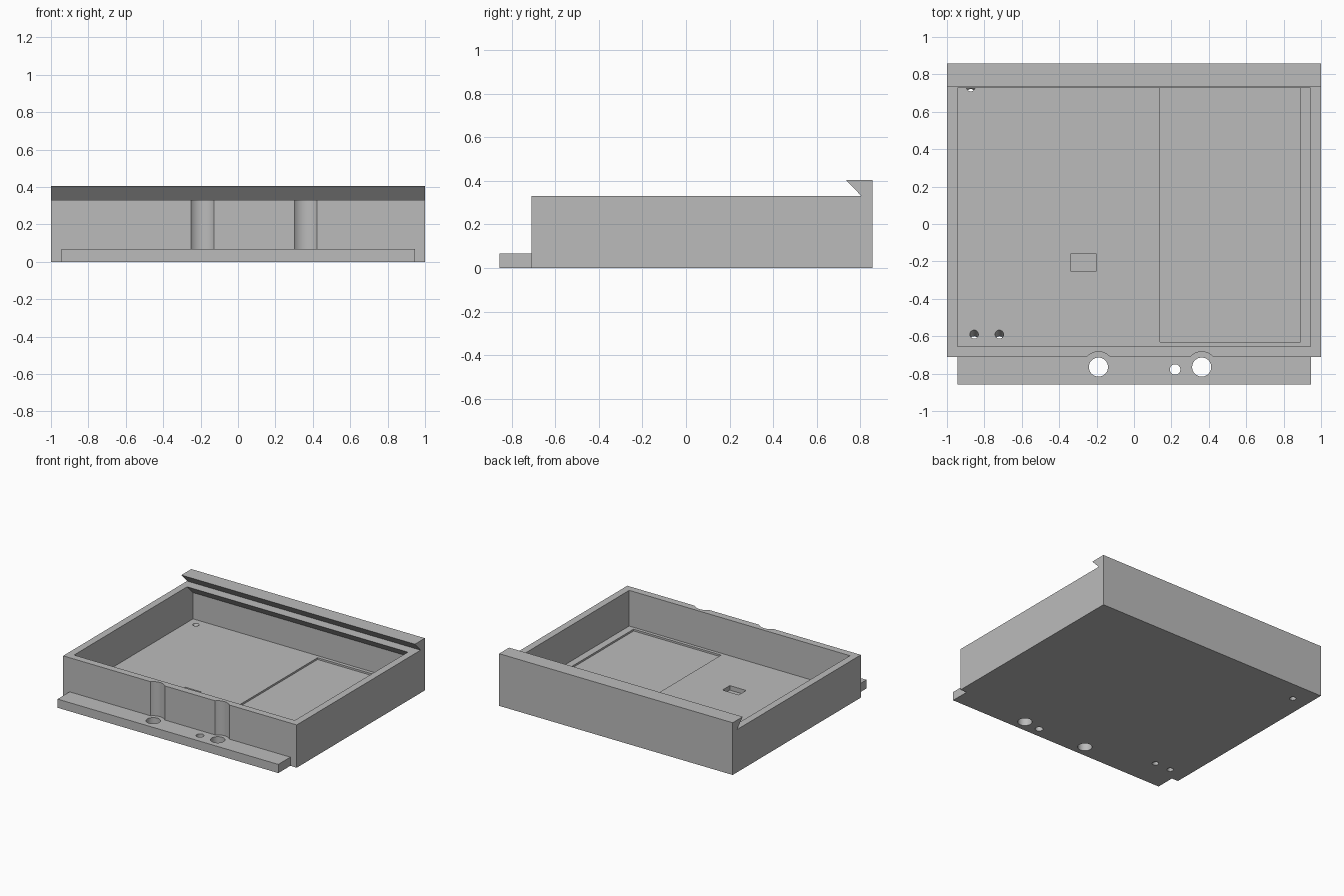
import bpy, bmesh, math
from mathutils import Vector

if "Cube" in bpy.data.objects:
    bpy.data.objects.remove(bpy.data.objects["Cube"])

grey = bpy.data.materials.new("light_grey")
grey.diffuse_color = (0.5, 0.5, 0.5, 1)
grey.use_nodes = True
grey.node_tree.nodes["Principled BSDF"].inputs["Base Color"].default_value = grey.diffuse_color


def make(name, bm):
    bmesh.ops.recalc_face_normals(bm, faces=bm.faces[:])
    me = bpy.data.meshes.new(name)
    bm.to_mesh(me)
    bm.free()
    me.materials.append(grey)
    ob = bpy.data.objects.new(name, me)
    bpy.context.collection.objects.link(ob)
    return ob


def extrude(name, points, direction):
    """Closed prism: planar polygon swept along a vector."""
    bm = bmesh.new()
    face = bm.faces.new([bm.verts.new(p) for p in points])
    new = bmesh.ops.extrude_face_region(bm, geom=[face], use_keep_orig=True)["geom"]
    moved = [g for g in new if isinstance(g, bmesh.types.BMVert)]
    bmesh.ops.translate(bm, verts=moved, vec=Vector(direction))
    return make(name, bm)


def bar(name, x0, x1, profile):
    """Side (y, z) profile swept from x0 to x1."""
    return extrude(name, [(x0, y, z) for y, z in profile], (x1 - x0, 0, 0))


def box(name, x0, x1, y0, y1, z0, z1):
    return bar(name, x0, x1, [(y0, z0), (y1, z0), (y1, z1), (y0, z1)])


def rod(name, x, y, r, z0, z1, lean=0.0, n=48):
    """Round prism; lean shifts the top in y."""
    pts = [(x + r * math.cos(2 * math.pi * i / n),
            y + r * math.sin(2 * math.pi * i / n), z0) for i in range(n)]
    return extrude(name, pts, (0, lean, z1 - z0))


def cut(ob, cutter):
    mod = ob.modifiers.new("cut", "BOOLEAN")
    mod.operation = "DIFFERENCE"
    mod.solver = "EXACT"
    mod.object = cutter
    bpy.context.view_layer.objects.active = ob
    bpy.ops.object.modifier_apply(modifier=mod.name)
    bpy.data.objects.remove(cutter)


FLOOR, RIM, TOP, LEDGE = 0.055, 0.331, 0.404, 0.067

# Tray body with hooked rear rail
tray = bar("tray_body", -1, 1, [(-0.71, 0), (0.857, 0), (0.857, TOP),
                                (0.735, TOP), (0.805, RIM), (-0.71, RIM)])
# Inner cavity, undercut beneath the rear rim
cut(tray, bar("cavity_cutter", -0.945, 0.945,
              [(-0.655, FLOOR), (0.80, FLOOR), (0.80, 0.258),
               (0.727, RIM), (0.727, 0.6), (-0.655, 0.6)]))
# Shallow floor recess and small pocket
cut(tray, box("recess_cutter", 0.14, 0.89, -0.63, 0.773, FLOOR - 0.014, 0.1))
cut(tray, box("pocket_cutter", -0.34, -0.2, -0.25, -0.16, 0.02, 0.1))
# Slanted floor holes
for x, y in ((-0.855, -0.59), (-0.72, -0.59), (-0.873, 0.732)):
    cut(tray, rod("floor_hole_cutter", x, y - 0.06, 0.023, FLOOR - 0.1,
                  FLOOR + 0.04, 0.084, 24))
# Screw clearance grooves in the front wall
for x in (-0.19, 0.362):
    cut(tray, rod("groove_cutter", x, -0.765, 0.082, LEDGE, 0.6))

# Front mounting ledge with screw holes
ledge = box("front_ledge", -0.945, 0.945, -0.857, -0.71, 0, LEDGE)
for x, y, r in ((-0.19, -0.765, 0.051), (0.362, -0.765, 0.051), (0.22, -0.778, 0.028)):
    cut(ledge, rod("screw_hole_cutter", x, y, r, -0.1, 0.2))

# Smooth round walls, sharp corners
for ob in (tray, ledge):
    bpy.ops.object.select_all(action="DESELECT")
    ob.select_set(True)
    bpy.context.view_layer.objects.active = ob
    bpy.ops.object.shade_smooth_by_angle(angle=math.radians(30))
